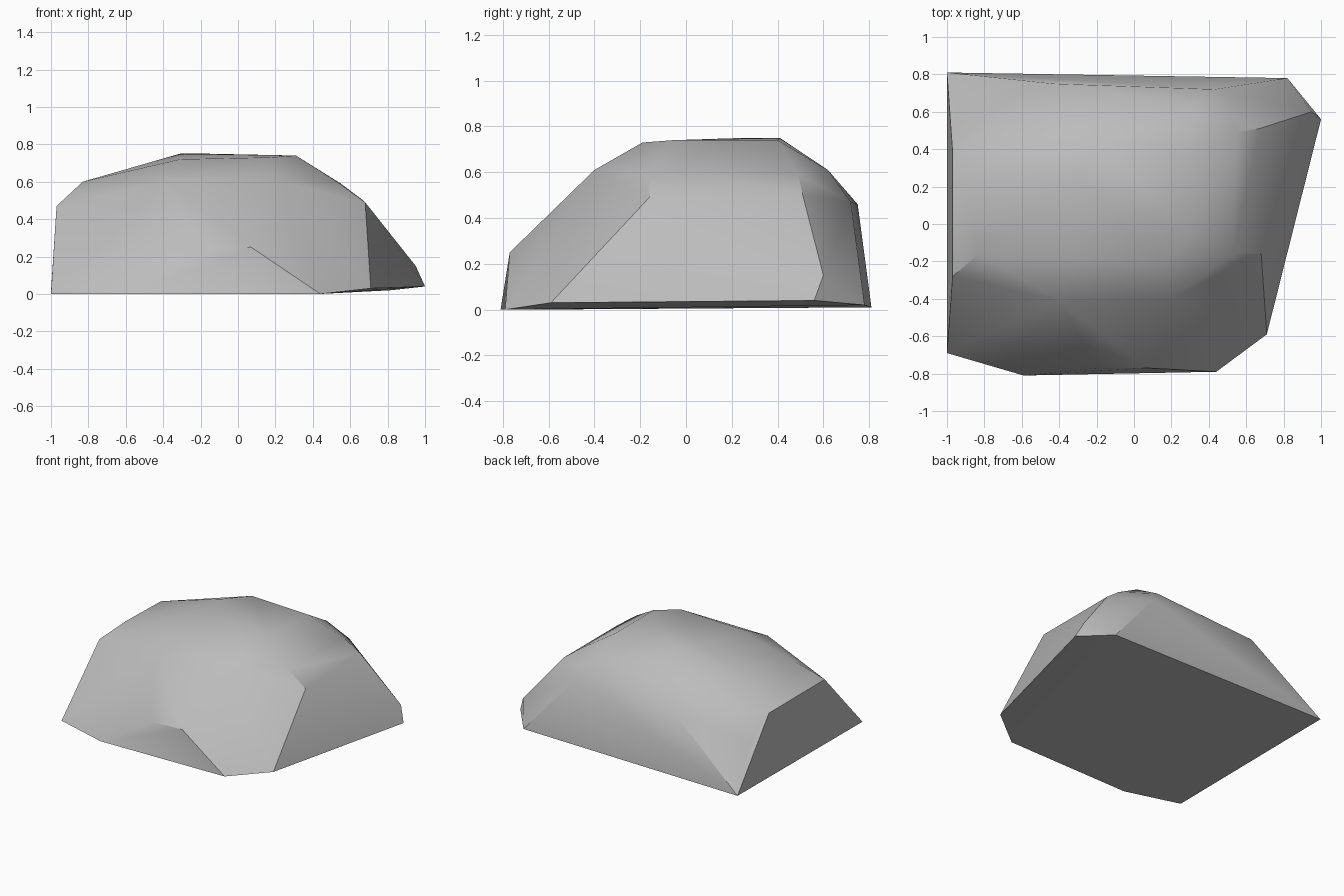
import bpy
import bmesh
import math

cube = bpy.data.objects.get("Cube")
if cube:
    bpy.data.objects.remove(cube, do_unlink=True)

# Stone colour
stone = bpy.data.materials.new("stone_grey")
stone.use_nodes = True
colour = (0.5, 0.5, 0.5, 1)
stone.diffuse_color = colour
stone.node_tree.nodes["Principled BSDF"].inputs["Base Color"].default_value = colour

# Footprint corners of the rock
base = [(-1, .81, .01), (.82, .78, .02), (1, .56, .04), (.71, -.59, .03),
        (.44, -.79, 0), (-.59, -.81, 0), (-1, -.69, 0)]
# Chipped corners on the flanks
flanks = [(.95, .6, .15), (.07, -.77, .25), (-.19, -.77, .24), (-.95, .58, .32)]
# Shoulder ridge
shoulder = [(.43, .72, .47), (-.43, .75, .46), (-.97, .39, .47), (-.97, -.28, .47),
            (.68, -.16, .49), (.67, .51, .5)]
# Upper slope and flat crown
slope = [(-.83, .26, .59), (-.83, -.16, .6), (-.4, -.41, .6), (.2, -.4, .61),
         (.53, -.16, .6), (.55, .49, .59), (.31, .62, .61)]
crown = [(-.17, .41, .75), (.31, .4, .74), (.31, -.06, .74), (.17, -.19, .73),
         (-.31, -.18, .72), (-.31, .25, .75)]

# Wrap the corners in a faceted shell
bm = bmesh.new()
for p in base + flanks + shoulder + slope + crown:
    bm.verts.new(p)
hull = bmesh.ops.convex_hull(bm, input=bm.verts[:])
spare = [v for v in hull["geom_interior"] if isinstance(v, bmesh.types.BMVert)]
bmesh.ops.delete(bm, geom=spare, context="VERTS")
bmesh.ops.dissolve_limit(bm, angle_limit=math.radians(3),
                         verts=bm.verts[:], edges=bm.edges[:])
bmesh.ops.recalc_face_normals(bm, faces=bm.faces[:])

mesh = bpy.data.meshes.new("rock")
bm.to_mesh(mesh)
bm.free()
mesh.materials.append(stone)
rock = bpy.data.objects.new("rock", mesh)
bpy.context.collection.objects.link(rock)

# Soft worn surface with crisp breaks
bpy.ops.object.select_all(action="DESELECT")
rock.select_set(True)
bpy.context.view_layer.objects.active = rock
bpy.ops.object.shade_smooth_by_angle(angle=math.radians(33))
